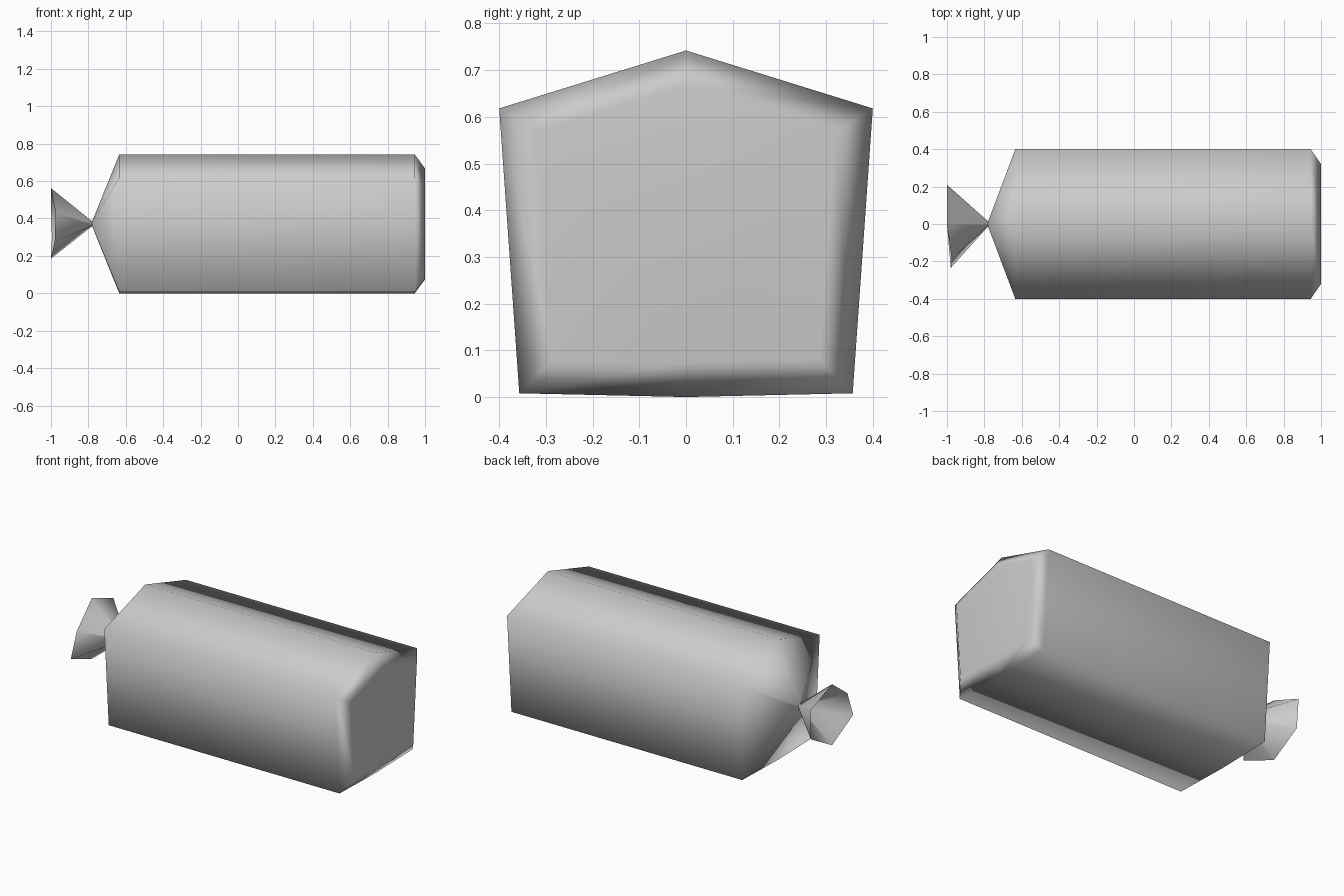
import bpy
import bmesh
from mathutils import Vector

cube = bpy.data.objects.get("Cube")
if cube:
    bpy.data.objects.remove(cube, do_unlink=True)

# One plain grey for the whole bag
GREY = (0.6, 0.6, 0.6, 1.0)
wrap = bpy.data.materials.new("light_grey_wrap")
wrap.use_nodes = True
wrap.diffuse_color = GREY
wrap.node_tree.nodes["Principled BSDF"].inputs["Base Color"].default_value = GREY

# Six-sided loaf cross-section (y, z), counter-clockwise seen from +x
CENTRE_Z = 0.372
SECTION = [(0, 0.742), (-0.4, 0.618), (-0.357, 0.008),
           (0, 0), (0.357, 0.008), (0.4, 0.618)]


def section_ring(x, scale):
    """Loaf section at x, scaled about the long axis."""
    return [Vector((x, y * scale, CENTRE_Z + (z - CENTRE_Z) * scale))
            for y, z in SECTION]


def loft(name, rings, cap_end=False):
    """Bridge rings running from -x to +x into a smooth skin."""
    bm = bmesh.new()
    loops = [[bm.verts.new(p) for p in ring] for ring in rings]
    for a, b in zip(loops, loops[1:]):
        for i in range(len(a)):
            j = (i + 1) % len(a)
            bm.faces.new((a[i], a[j], b[j], b[i]))
    if cap_end:
        bm.faces.new(loops[-1])
    for face in bm.faces:
        face.smooth = True
    mesh = bpy.data.meshes.new(name)
    bm.to_mesh(mesh)
    bm.free()
    mesh.materials.append(wrap)
    obj = bpy.data.objects.new(name, mesh)
    bpy.context.collection.objects.link(obj)
    return obj


# Loaf body: gathered neck, full width, chamfered closed end
neck = section_ring(-0.78, 0.035)
body = loft("bag_body", [neck, section_ring(-0.635, 1),
                         section_ring(0.945, 1), section_ring(1, 0.8)],
            cap_end=True)
weighted = body.modifiers.new("soft_shading", "WEIGHTED_NORMAL")
weighted.mode = "FACE_AREA"

# Flared open tail, with its rim slightly tilted on the front side
rim = [Vector(p) for p in (
    (-1, 0, 0.562), (-0.975, -0.185, 0.43), (-0.98, -0.235, 0.278),
    (-1, 0, 0.185), (-0.995, 0.2, 0.296), (-1, 0.21, 0.48))]
loft("bag_tail", [rim, neck])
